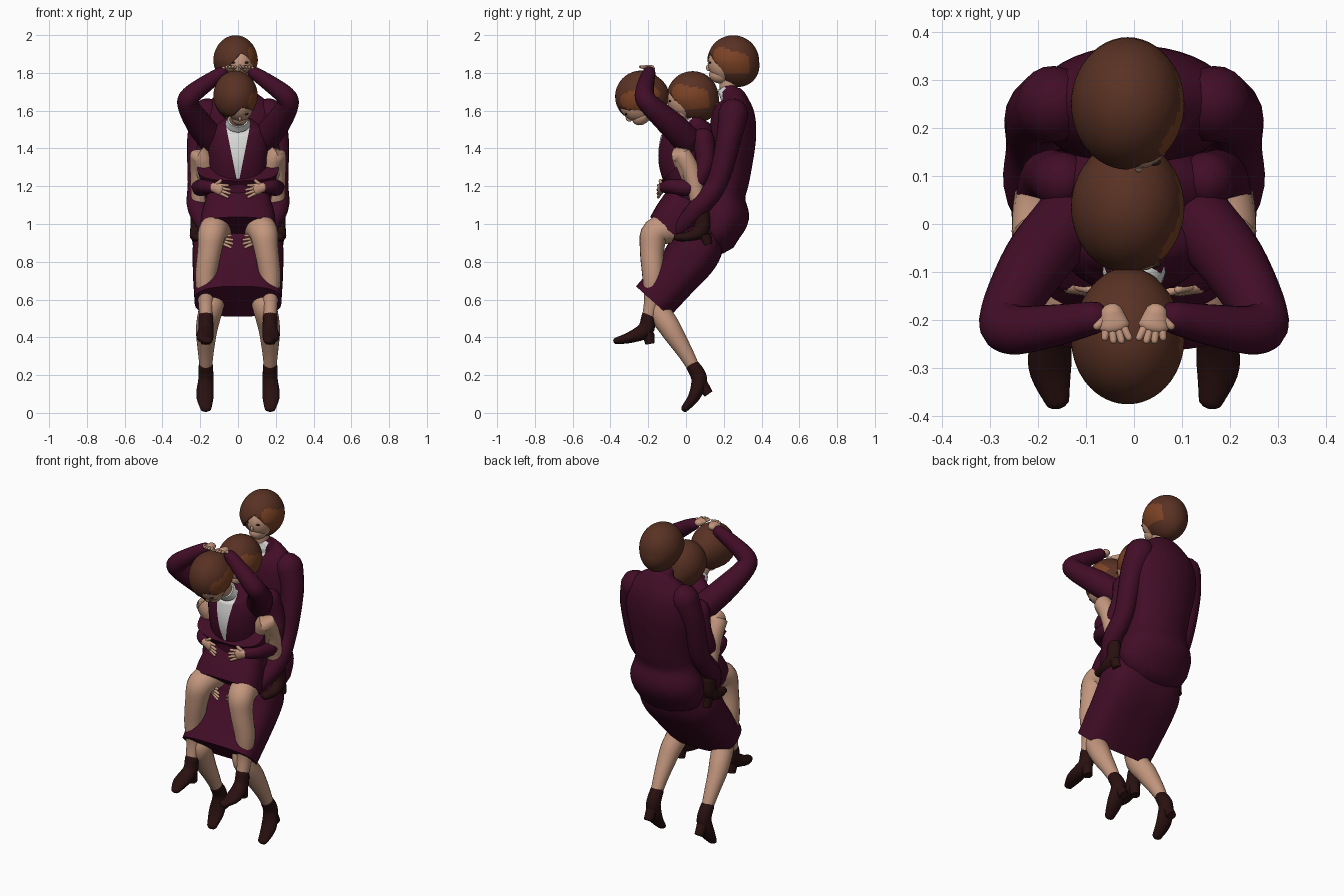
import bpy, bmesh, math
from mathutils import Vector, Matrix

cube = bpy.data.objects.get("Cube")
if cube:
    bpy.data.objects.remove(cube)


def material(name, rgb):
    m = bpy.data.materials.new(name)
    m.use_nodes = True
    m.diffuse_color = (*rgb, 1)
    m.node_tree.nodes["Principled BSDF"].inputs["Base Color"].default_value = (*rgb, 1)
    return m


SUIT = material("plum cloth", (0.054, 0.004, 0.02))
SKIN = material("skin", (0.55, 0.31, 0.21))
HAIR = material("brown hair", (0.1, 0.031, 0.017))
COPPER = material("copper hair", (0.2, 0.055, 0.018))
BOOT = material("dark leather", (0.022, 0.005, 0.005))
SHIRT = material("white shirt", (0.7, 0.7, 0.68))
EYE = material("dark eye", (0.02, 0.012, 0.01))


def finish(name, bm, mat, matrix=None):
    if matrix:
        bm.transform(matrix)
    bmesh.ops.recalc_face_normals(bm, faces=bm.faces)
    me = bpy.data.meshes.new(name)
    bm.to_mesh(me)
    bm.free()
    me.materials.append(mat)
    me.shade_smooth()
    me.set_sharp_from_angle(angle=0.9)
    ob = bpy.data.objects.new(name, me)
    bpy.context.scene.collection.objects.link(ob)
    return ob


def paint(ob, mat, rule):
    ob.data.materials.append(mat)
    for p in ob.data.polygons:
        if rule(p.center):
            p.material_index = len(ob.data.materials) - 1


def cut_edges(bm, point, normal):
    geom = bm.verts[:] + bm.edges[:] + bm.faces[:]
    bmesh.ops.bisect_plane(bm, geom=geom, plane_co=point, plane_no=normal)


def curve_points(pts, steps):
    """Smooth interpolation of (x, y, z, half width, half depth)."""
    P = [pts[0]] + list(pts) + [pts[-1]]
    out = []
    for a, b, c, d in zip(P, P[1:], P[2:], P[3:]):
        for k in range(steps):
            t = k / steps
            out.append([q + 0.5 * t * (r - p + t * (2 * p - 5 * q + 4 * r - s + t * (3 * (q - r) + s - p)))
                        for p, q, r, s in zip(a, b, c, d)])
    return out + [list(pts[-1])]


def loft(name, pts, mat, round_ends=True, segs=20, steps=5, ref=(1, 0, 0), power=1):
    """Tube along a path; a power under one makes the section boxier."""
    pts = [p if len(p) == 5 else (*p, p[3]) for p in pts]
    path = curve_points(pts, steps)
    side, rings = Vector(ref), []
    for i, p in enumerate(path):
        t = (Vector(path[min(i + 1, len(path) - 1)][:3]) - Vector(path[max(i - 1, 0)][:3])).normalized()
        side = (side - t * side.dot(t)).normalized()
        rings.append((Vector(p[:3]), side.copy(), t.cross(side), t, p[3], p[4]))
    if round_ends:
        def dome(r, sign):
            c, u, v, t, w, d = r
            return [(c + t * sign * min(w, d) * math.sin(a), u, v, t, w * math.cos(a), d * math.cos(a))
                    for a in (0.5, 1.0, 1.4)]
        rings = dome(rings[0], -1)[::-1] + rings + dome(rings[-1], 1)
    def shaped(v):
        return math.copysign(abs(v) ** power, v)
    angles = [math.tau * k / segs for k in range(segs)]
    section = [(shaped(math.cos(a)), shaped(math.sin(a))) for a in angles]
    bm = bmesh.new()
    loops = [[bm.verts.new(c + u * w * p + v * d * q) for p, q in section] for c, u, v, t, w, d in rings]
    for a, b in zip(loops, loops[1:]):
        for k in range(segs):
            j = (k + 1) % segs
            bm.faces.new((a[k], a[j], b[j], b[k]))
    bm.faces.new(loops[0])
    bm.faces.new(loops[-1])
    return finish(name, bm, mat)


def ball(name, centre, size, mat, matrix, segs=24):
    bm = bmesh.new()
    bmesh.ops.create_uvsphere(bm, u_segments=segs, v_segments=segs // 2, radius=1)
    return finish(name, bm, mat, matrix @ Matrix.Translation(centre) @ Matrix.Diagonal((*size, 1)))


def head(who, loc, pitch):
    m = Matrix.Translation(loc) @ Matrix.Rotation(pitch, 4, 'X')
    ball(who + "_face", (0.01, -0.035, -0.01), (0.076, 0.1, 0.1), SKIN, m)
    ball(who + "_jaw", (0.01, -0.068, -0.072), (0.048, 0.06, 0.046), SKIN, m)
    ball(who + "_nose", (0.01, -0.13, -0.035), (0.009, 0.014, 0.018), SKIN, m, 12)
    for s in (-1, 1):
        ball(who + "_eye", (0.01 + s * 0.032, -0.121, -0.008), (0.014, 0.008, 0.006), EYE, m, 12)
    # bob with a swept fringe: the sphere is cut away around the face
    bm = bmesh.new()
    bmesh.ops.create_uvsphere(bm, u_segments=48, v_segments=32, radius=1)
    for v in bm.verts:
        low = max(0, -v.co.z)
        v.co = Vector((v.co.x * (0.118 - 0.015 * low) - 0.013, v.co.y * 0.137 + low * 0.022, v.co.z * 0.137))
    cut_edges(bm, (0, -0.1, 0), (0, 1, 0.57))
    cut_edges(bm, (0, 0, 0.025), (-1.1, 0, 1))
    def is_open(c):
        return c.y < -0.1 - 0.57 * c.z and c.z < 0.025 + 1.1 * c.x
    cut = [f for f in bm.faces if is_open(f.calc_center_median())]
    bmesh.ops.delete(bm, geom=cut, context='FACES')
    hair = finish(who + "_hair", bm, HAIR)
    paint(hair, COPPER, lambda c: c.x > 0.055 and -0.12 < c.y < 0.08 and -0.07 < c.z < 0.055 - 0.3 * c.y)
    hair.data.transform(m)
    thick = hair.modifiers.new("thickness", 'SOLIDIFY')
    thick.thickness = 0.012


def boot(who, x, pts, heel, s):
    loft(who + "_boot", [(s * (x + dx), y, z, w, d) for dx, y, z, w, d in pts], BOOT)
    y, z, dy, dz = heel
    loft(who + "_boot_heel", [(s * x, y, z, 0.032), (s * x, y + dy, z + dz, 0.025)], BOOT, False, 12)


def hand(who, wrist, tip, spread, s):
    a, b, sp = (Vector((s * v[0], v[1], v[2])) for v in (wrist, tip, spread))
    mid = a.lerp(b, 0.45)
    loft(who + "_palm", [(*a, 0.024, 0.02), (*mid, 0.032, 0.015)], SKIN, segs=12, ref=sp)
    for k in range(4):
        off = sp * (k - 1.5) * 0.018
        end = b + off * 1.15 - (b - a) * 0.1 * abs(k - 1.5)
        loft(who + "_finger", [(*(mid + off * 0.8), 0.0095), (*end, 0.0075)], SKIN, segs=8, steps=2)
    thumb = mid + sp * 0.045
    loft(who + "_thumb", [(*a, 0.012), (*thumb, 0.009)], SKIN, segs=8, steps=2)


def limb(name, pts, mat, s):
    loft(name, [(s * p[0], *p[1:]) for p in pts], mat)


def skirt(name, pts):
    loft(name, [(0, *p) for p in pts], SUIT, False, 48, power=0.72)


def torso(who, pts, vee, slope):
    """Jacket with the shirt showing in a V, given (y, z, half width, half depth)."""
    ob = loft(who + "_jacket", [(0, *p) for p in pts], SUIT, segs=40)
    bm = bmesh.new()
    bm.from_mesh(ob.data)
    for s in (1, -1):
        cut_edges(bm, (0, 0, vee), (s, 0, -slope))
    bm.to_mesh(ob.data)
    bm.free()
    axis = [(p[1], p[0]) for p in pts]
    paint(ob, SHIRT, lambda c: abs(c.x) < (c.z - vee) * slope
          and c.y < min(axis, key=lambda a: abs(a[0] - c.z))[1] - 0.02)


def neck(who, low, high):
    loft(who + "_neck", [(0, *low, 0.045), (0, *high, 0.045)], SKIN)
    mid = [l + (h - l) * 0.28 for l, h in zip(low, high)]
    loft(who + "_collar", [(0, *low, 0.066, 0.058), (0, *mid, 0.054, 0.05)], SHIRT, False)


# Rear figure: body
torso("rear", [(0.165, 0.965, 0.222, 0.125), (0.19, 1.05, 0.22, 0.145), (0.2, 1.15, 0.185, 0.115),
               (0.22, 1.25, 0.182, 0.118), (0.245, 1.45, 0.21, 0.125), (0.25, 1.58, 0.2, 0.114),
               (0.245, 1.66, 0.14, 0.08), (0.23, 1.69, 0.075, 0.055)], 1.4, 0.18)
skirt("rear_skirt", [(0.1, 0.98, 0.21, 0.125), (0.055, 0.885, 0.238, 0.142), (0.02, 0.82, 0.24, 0.138),
                     (-0.06, 0.72, 0.238, 0.125), (-0.175, 0.59, 0.23, 0.12)])
neck("rear", (0.225, 1.69), (0.22, 1.79))
head("rear", (0, 0.25, 1.862), 0)

# Middle figure: body, with the skirt stretched over the raised thighs
torso("middle", [(0.1, 1.0, 0.18, 0.1), (0.1, 1.15, 0.16, 0.1), (0.09, 1.35, 0.17, 0.1),
                 (0.07, 1.47, 0.16, 0.09), (0.05, 1.53, 0.07, 0.055)], 1.25, 0.18)
skirt("middle_skirt", [(0.1, 1.08, 0.16, 0.1), (0.03, 1.19, 0.185, 0.1), (-0.06, 1.295, 0.215, 0.1)])
neck("middle", (0.045, 1.52), (0.03, 1.61))
head("middle", (0, 0.035, 1.672), 0.1)

# Front figure: body
torso("front", [(0.0, 1.09, 0.185, 0.12), (-0.005, 1.19, 0.15, 0.105), (-0.025, 1.33, 0.155, 0.12),
                (-0.04, 1.44, 0.155, 0.105), (-0.065, 1.51, 0.12, 0.075), (-0.09, 1.535, 0.065, 0.05)], 1.2, 0.2)
skirt("front_skirt", [(0.0, 1.13, 0.17, 0.11), (-0.05, 1.04, 0.195, 0.12), (-0.1, 0.97, 0.2, 0.112)])
neck("front", (-0.1, 1.53), (-0.2, 1.61))
head("front", (0, -0.238, 1.675), 0.8)

for s in (1, -1):
    # Rear figure: arms, legs and boots
    limb("rear_sleeve", [(0.165, 0.25, 1.585, 0.08), (0.203, 0.225, 1.45, 0.066), (0.21, 0.165, 1.22, 0.056),
                         (0.212, 0.06, 1.08, 0.054), (0.14, -0.065, 0.94, 0.036)], SUIT, s)
    hand("rear", (0.12, -0.11, 0.925), (0.025, -0.145, 0.905), (0, 0, 1), s)
    limb("rear_leg", [(0.12, -0.04, 0.7, 0.085), (0.14, -0.145, 0.57, 0.066), (0.165, -0.085, 0.45, 0.058),
                      (0.17, -0.01, 0.33, 0.043), (0.17, 0.035, 0.25, 0.034)], SKIN, s)
    boot("rear", 0.17, [(0, 0.035, 0.25, 0.038, 0.036), (0, 0.07, 0.18, 0.04, 0.042),
                        (0.005, 0.045, 0.09, 0.046, 0.032), (0, -0.005, 0.025, 0.03, 0.02)],
         (0.085, 0.15, 0.035, -0.05), s)

    # Middle figure: arms wrapped forward, raised legs and boots
    limb("middle_sleeve", [(0.15, 0.09, 1.45, 0.06), (0.185, 0.1, 1.32, 0.05), (0.2, 0.03, 1.2, 0.046),
                           (0.18, -0.07, 1.2, 0.04), (0.14, -0.11, 1.195, 0.032)], SUIT, s)
    hand("middle", (0.135, -0.125, 1.195), (0.04, -0.15, 1.17), (0, 0, 1), s)
    limb("middle_leg", [(0.11, 0.1, 1.1, 0.07), (0.165, 0.02, 1.26, 0.06), (0.2, -0.025, 1.365, 0.052),
                        (0.205, 0.025, 1.28, 0.048), (0.205, 0.065, 1.12, 0.042), (0.212, 0.085, 1.03, 0.034)],
         SKIN, s)
    boot("middle", 0.215, [(0, 0.085, 1.05, 0.036, 0.04), (0, 0.08, 0.97, 0.038, 0.042),
                           (0, 0.02, 0.935, 0.04, 0.028), (0, -0.045, 0.93, 0.026, 0.02)],
         (0.1, 0.945, 0.015, -0.055), s)

    # Front figure: arms raised to the head, bent legs and boots
    limb("front_sleeve", [(0.14, 0.0, 1.45, 0.075), (0.205, -0.08, 1.53, 0.07), (0.265, -0.19, 1.63, 0.056),
                          (0.25, -0.22, 1.68, 0.052), (0.16, -0.21, 1.75, 0.043), (0.085, -0.195, 1.8, 0.034)], SUIT, s)
    hand("front", (0.046, -0.185, 1.822), (0.034, -0.245, 1.833), (0.8, 0, 0), s)
    limb("front_leg", [(0.11, -0.06, 0.98, 0.08), (0.135, -0.16, 0.955, 0.076), (0.15, -0.18, 0.86, 0.064),
                       (0.17, -0.175, 0.72, 0.056), (0.17, -0.18, 0.6, 0.042), (0.17, -0.2, 0.5, 0.034)], SKIN, s)
    boot("front", 0.17, [(0, -0.2, 0.51, 0.038, 0.036), (0, -0.215, 0.44, 0.04, 0.043),
                         (0.005, -0.295, 0.4, 0.045, 0.03), (-0.01, -0.367, 0.382, 0.026, 0.018)],
         (-0.2, 0.42, 0.01, -0.055), s)
